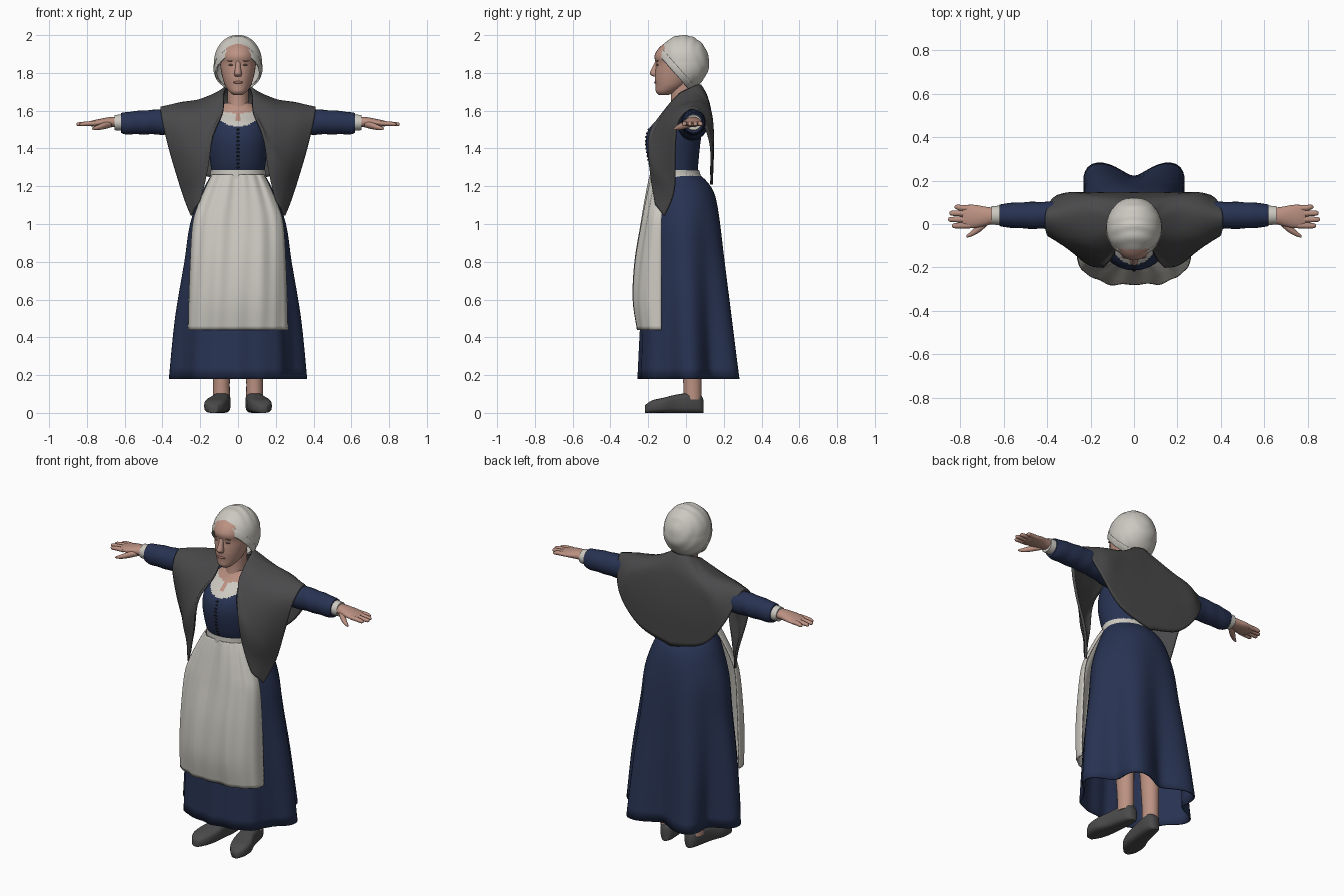
import bpy, bmesh
from math import sin, cos, pi, copysign
from mathutils import Vector

cube = bpy.data.objects.get("Cube")
if cube:
    bpy.data.objects.remove(cube, do_unlink=True)


def material(name, r, g, b):
    mat = bpy.data.materials.new(name)
    mat.use_nodes = True
    mat.diffuse_color = (r, g, b, 1)
    shader = next(n for n in mat.node_tree.nodes if n.type == 'BSDF_PRINCIPLED')
    shader.inputs["Base Color"].default_value = (r, g, b, 1)
    shader.inputs["Roughness"].default_value = 0.8
    return mat


SKIN = material("skin", .50, .285, .225)
NAVY = material("navy wool", .021, .033, .085)
CREAM = material("cream linen", .60, .58, .53)
CHARCOAL = material("charcoal wool", .067, .067, .07)
LEATHER = material("grey leather", .07, .068, .068)
LIP = material("lip", .37, .17, .145)
BROWN = material("brown", .23, .125, .1)
BLACK = material("black cord", .012, .012, .016)
made = []


def finish(name, bm, mats, paint=None, mirror=False, thickness=0):
    """Turn a bmesh into a named object with its colours and modifiers."""
    bmesh.ops.recalc_face_normals(bm, faces=bm.faces)
    if paint:
        for face in bm.faces:
            face.material_index = paint(face.calc_center_median())
    mesh = bpy.data.meshes.new(name)
    bm.to_mesh(mesh)
    bm.free()
    for mat in mats:
        mesh.materials.append(mat)
    obj = bpy.data.objects.new(name, mesh)
    bpy.context.collection.objects.link(obj)
    if mirror:
        obj.modifiers.new("Mirror", 'MIRROR')
    if thickness:
        solid = obj.modifiers.new("Solidify", 'SOLIDIFY')
        solid.thickness = thickness
        solid.offset = 0
    made.append(obj)


def spline(points, steps=4):
    """Smooth curve through points of any dimension."""
    pts = [Vector(p) for p in points]
    out = []
    for i in range(len(pts) - 1):
        a, b, c = pts[max(i - 1, 0)], pts[i], pts[i + 1]
        d = pts[min(i + 2, len(pts) - 1)]
        for k in range(steps):
            t = k / steps
            out.append(b + (c - a) * (t / 2) + (a * 2 - b * 5 + c * 4 - d) * (t * t / 2)
                       + (b * 3 - a - c * 3 + d) * (t ** 3 / 2))
    return out + [pts[-1]]


def sheet(name, rows, mats, wrap=False, caps=False, **options):
    """Skin a grid of points, optionally closed around and at the ends."""
    bm = bmesh.new()
    grid = [[bm.verts.new(p) for p in row] for row in rows]
    count = len(grid[0])
    for low, high in zip(grid, grid[1:]):
        for i in range(count if wrap else count - 1):
            j = (i + 1) % count
            bm.faces.new((low[i], low[j], high[j], high[i]))
    if caps:
        bm.faces.new(grid[0])
        bm.faces.new(grid[-1])
    finish(name, bm, mats, **options)


def power(value, exponent):
    return copysign(abs(value) ** exponent, value)


def loft(name, mats, stations, axis='z', sides=24, box=1, caps=True,
         steps=4, fold=None, **options):
    """Stations are (position, centre a, centre b, radius a, radius b)."""
    rows = []
    for p, a, b, ra, rb in spline(stations, steps):
        row = []
        for i in range(sides):
            ang = 2 * pi * i / sides
            f = fold(ang, p) if fold else 1
            u = a + ra * f * power(cos(ang), box)
            v = b + rb * f * power(sin(ang), box)
            row.append({'x': (p, u, v), 'y': (u, p, v), 'z': (u, v, p)}[axis])
        rows.append(row)
    sheet(name, rows, mats, wrap=True, caps=caps, **options)


def upright(profile):
    """(height, half width, front y, back y) to loft stations."""
    return [(z, 0, (f + b) / 2, rx, (b - f) / 2) for z, rx, f, b in profile]


def blob(name, mat, loc, scale, mirror=False):
    bm = bmesh.new()
    bmesh.ops.create_uvsphere(bm, u_segments=12, v_segments=8, radius=1)
    bmesh.ops.scale(bm, vec=scale, verts=bm.verts)
    bmesh.ops.translate(bm, vec=loc, verts=bm.verts)
    finish(name, bm, [mat], mirror=mirror)


# Skirt: deep folds at the back and sides, growing towards the hem
def skirt_fold(ang, z):
    depth = min(max((1.15 - z) / .97, 0), 1)
    s = sin(ang)
    amount = .2 + .15 * s if s > 0 else .15 * abs(cos(ang))
    return 1 - depth * (amount * (1 - cos(6 * ang)) / 2 - .07 * max(s, 0)
                        - .012 * min(s, 0) * cos(18 * ang))


loft("skirt", [NAVY], upright([
    (1.265, .135, -.165, .06), (1.22, .16, -.175, .11), (1.15, .195, -.185, .15),
    (1, .25, -.2, .185), (.8, .28, -.215, .215), (.5, .33, -.235, .255),
    (.18, .362, -.25, .295)]), sides=96, caps=False, fold=skirt_fold, thickness=.008)

# Apron: wide front panel with soft vertical folds
apron_rows = []
for z, w, front, edge in spline([
        (1.26, .135, -.182, -.08), (1.2, .165, -.197, -.1), (1.1, .208, -.217, -.12),
        (1, .237, -.235, -.13), (.8, .25, -.268, -.13), (.6, .257, -.278, -.13),
        (.44, .26, -.255, -.13)], 5):
    row = []
    for i in range(81):
        s = i / 40 - 1
        ang = s * pi / 2
        ripple = (.005 * sin(11 * s + 2 * z) + .004 * sin(23 * s - 3 * z)) * cos(ang)
        y = edge + (front - edge) * abs(cos(ang)) ** .7 + ripple
        row.append((w * power(sin(ang), .92), y, z))
    apron_rows.append(row)
sheet("apron", apron_rows, [CREAM], thickness=.008)
loft("waistband", [CREAM], upright([(1.242, .15, -.184, .088), (1.262, .146, -.184, .076),
                                    (1.285, .146, -.183, .07)]), sides=48)

# Bodice with linen neckline and bare upper chest
torso = upright([
    (1.25, .135, -.165, .06), (1.32, .146, -.195, .065), (1.42, .158, -.213, .075),
    (1.49, .158, -.203, .085), (1.54, .15, -.165, .09), (1.59, .12, -.105, .085),
    (1.64, .07, -.07, .06)])


def torso_paint(c):
    if c.y > -.02 or c.z < 1.515 + 4 * c.x ** 2:
        return 0
    notch = abs(c.x) < .01 and c.z > 1.548
    return 2 if notch or c.z > 1.585 + 2 * c.x ** 2 else 1


loft("bodice", [NAVY, CREAM, SKIN], torso, sides=72, steps=8, paint=torso_paint)

# Front lacing follows the bodice
outline = spline(torso, 12)
for n in range(11):
    z = 1.3 + n * .02
    near = min(outline, key=lambda s: abs(s[0] - z))
    blob(f"lace_{n + 1}", BLACK, (0, near[2] - near[4], z), (.009, .005, .005))

# Shawl: rays from neckline to hem, from centre back round to the front tip
rays = [
    [(0, .075, 1.735), (0, .115, 1.65), (0, .14, 1.45), (0, .135, 1.21)],
    [(.045, .06, 1.733), (.13, .12, 1.63), (.21, .14, 1.45), (.21, .135, 1.275)],
    [(.068, .03, 1.72), (.18, .105, 1.64), (.3, .13, 1.56), (.35, .128, 1.44)],
    [(.072, 0, 1.705), (.2, .05, 1.655), (.31, .05, 1.637), (.405, .05, 1.61)],
    [(.077, -.04, 1.68), (.19, -.07, 1.615), (.31, -.07, 1.575), (.4, -.04, 1.55)],
    [(.08, -.11, 1.6), (.17, -.155, 1.5), (.27, -.13, 1.42), (.36, -.06, 1.39)],
    [(.13, -.19, 1.48), (.2, -.185, 1.36), (.26, -.14, 1.28), (.305, -.06, 1.21)],
    [(.16, -.185, 1.29), (.19, -.175, 1.22), (.235, -.14, 1.18), (.275, -.08, 1.12)],
    [(.2, -.16, 1.13), (.215, -.155, 1.1), (.23, -.14, 1.08), (.245, -.115, 1.045)]]
across = [spline(ray, 6) for ray in rays]
shawl_rows = [spline(line, 5) for line in zip(*across)]
sheet("shawl", shawl_rows, [CHARCOAL], mirror=True, thickness=.014)

# Arms: creased sleeves, cuffs and hands
loft("sleeves", [NAVY], [
    (.08, .03, 1.53, .085, .09), (.2, .035, 1.535, .078, .085), (.3, .038, 1.54, .068, .073),
    (.4, .04, 1.54, .063, .067), (.5, .04, 1.538, .061, .063), (.59, .04, 1.534, .055, .059),
    (.62, .04, 1.534, .05, .052)], axis='x', steps=8, mirror=True,
    fold=lambda ang, x: 1 + .018 * sin(70 * x + 2 * sin(ang)))
loft("cuffs", [CREAM], [(.6, .04, 1.537, .045, .043), (.63, .04, 1.537, .044, .042),
                        (.655, .04, 1.537, .042, .04)], axis='x', mirror=True)
loft("palms", [SKIN], [
    (.63, .04, 1.54, .034, .028), (.68, .036, 1.54, .043, .026), (.73, .035, 1.536, .053, .021),
    (.77, .035, 1.532, .053, .016), (.79, .035, 1.531, .047, .01)], axis='x', mirror=True)
for label, y, spread, tip in (("index", -.006, -.008, .838), ("middle", .021, .021, .856),
                              ("ring", .048, .05, .85), ("little", .072, .078, .826)):
    loft(label + "_fingers", [SKIN], [
        (.755, y, 1.533, .014, .013), (.8, (y + spread) / 2, 1.531, .0135, .012),
        (tip - .01, spread, 1.528, .011, .01), (tip, spread, 1.527, .004, .004)],
        axis='x', sides=12, mirror=True)
loft("thumbs", [SKIN], [
    (.67, .018, 1.53, .02, .018), (.71, -.015, 1.52, .022, .018), (.745, -.042, 1.51, .014, .013),
    (.772, -.058, 1.505, .005, .005)], axis='x', sides=12, mirror=True)

# Neck, head and face
loft("neck", [SKIN], upright([(1.57, .066, -.095, .05), (1.64, .056, -.08, .048),
                              (1.76, .056, -.08, .05)]))
loft("head", [SKIN], upright([
    (1.684, .026, -.144, -.09), (1.7, .046, -.159, -.05), (1.73, .067, -.161, 0),
    (1.77, .081, -.165, .04), (1.81, .09, -.163, .06), (1.85, .095, -.16, .07),
    (1.89, .096, -.167, .07), (1.93, .085, -.145, .06), (1.96, .055, -.11, .03)]), sides=32)
loft("nose", [SKIN], [(1.865, 0, -.152, .012, .009), (1.83, 0, -.16, .014, .018),
                      (1.797, 0, -.166, .02, .026), (1.78, 0, -.158, .016, .014)], sides=16)
blob("mouth", LIP, (0, -.16, 1.75), (.026, .0085, .007))
blob("eyes", BROWN, (.036, -.15, 1.842), (.015, .0065, .0045), mirror=True)
blob("brows", BROWN, (.038, -.152, 1.864), (.02, .0065, .003), mirror=True)


# Gathered cap and its folded brim, both cut by slanting planes
def cap(name, grow, near, far=None):
    bm = bmesh.new()
    bmesh.ops.create_uvsphere(bm, u_segments=80, v_segments=56, radius=1)
    slant = Vector((0, -.2, -.175)).normalized()
    centre = Vector((0, -.015, 1.857))
    for v in bm.verts:
        x, y, z = v.co
        low = max(-z, 0)
        puff = grow + .013 * sin(17 * y + 3 * sin(3 * z)) * (1 - x * x)
        v.co = centre + Vector((x * (.123 + .022 * low), y * .134, z * (.139 + .008 * low))) * puff
    for offset, side in ((near, 'clear_outer'), (far, 'clear_inner')):
        if offset is not None:
            bmesh.ops.bisect_plane(
                bm, geom=bm.verts[:] + bm.edges[:] + bm.faces[:], plane_no=slant,
                plane_co=Vector((0, -.155, 1.915)) - slant * offset, **{side: True})
    finish(name, bm, [CREAM], thickness=.008)


cap("cap", 1, 0)
cap("cap_brim", 1.02, -.004, .03)

# Legs and shoes
loft("legs", [SKIN], [(.07, .088, .035, .045, .047), (.2, .088, .033, .045, .05),
                      (.5, .09, .02, .057, .062)], mirror=True)
loft("shoes", [LEATHER], [
    (y, x, top / 2, width, top / 2) for y, x, top, width in (
        (.092, .08, .07, .018), (.075, .08, .1, .036), (.03, .085, .107, .046),
        (-.05, .098, .097, .051), (-.12, .115, .08, .061), (-.18, .125, .066, .051),
        (-.218, .13, .04, .022))], axis='y', box=.6, mirror=True)

# Smooth shading with sharp edges kept
bpy.ops.object.select_all(action='DESELECT')
for obj in made:
    obj.select_set(True)
bpy.context.view_layer.objects.active = made[0]
bpy.ops.object.shade_smooth_by_angle(angle=pi / 3)
